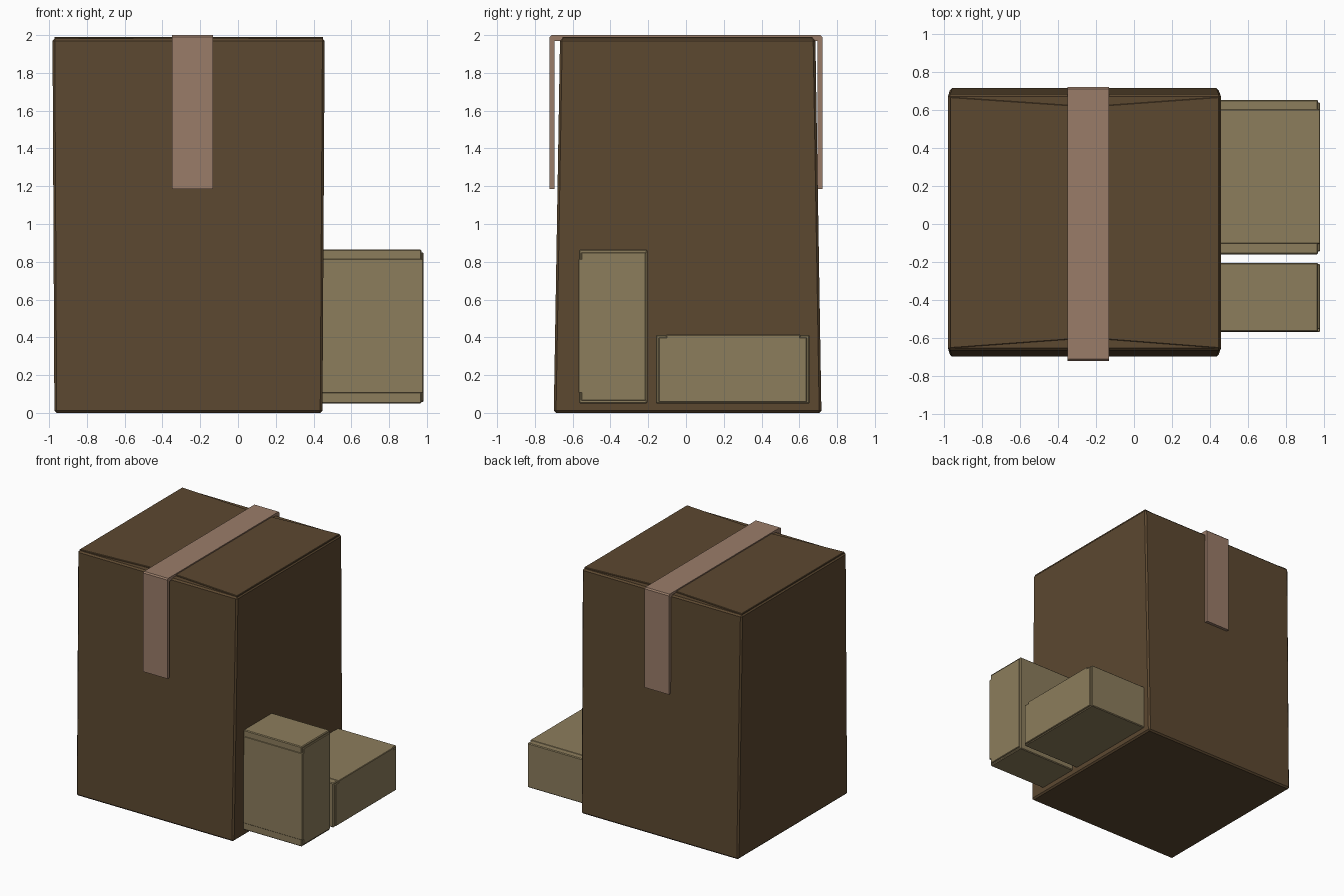
import bpy, bmesh
from mathutils import Matrix, Vector

if "Cube" in bpy.data.objects:
    bpy.data.objects.remove(bpy.data.objects["Cube"])


def material(name, rgb):
    m = bpy.data.materials.new(name)
    m.diffuse_color = (*rgb, 1)
    m.use_nodes = True
    m.node_tree.nodes["Principled BSDF"].inputs["Base Color"].default_value = m.diffuse_color
    return m


BROWN = material("dark_cardboard", (0.107, 0.065, 0.030))
TAN = material("light_cardboard", (0.262, 0.205, 0.107))
PINK = material("tape_pink", (0.323, 0.202, 0.141))


def prism(name, bottom, top, mat, bevel=0.0):
    """Solid between two matching loops of points."""
    bm = bmesh.new()
    a = [bm.verts.new(p) for p in bottom]
    b = [bm.verts.new(p) for p in top]
    n = len(a)
    bm.faces.new(a[::-1])
    bm.faces.new(b)
    for i in range(n):
        bm.faces.new((a[i], a[(i + 1) % n], b[(i + 1) % n], b[i]))
    bmesh.ops.recalc_face_normals(bm, faces=bm.faces)
    me = bpy.data.meshes.new(name)
    bm.to_mesh(me)
    bm.free()
    me.materials.append(mat)
    ob = bpy.data.objects.new(name, me)
    bpy.context.collection.objects.link(ob)
    if bevel:
        mod = ob.modifiers.new("edge", 'BEVEL')
        mod.width, mod.segments = bevel, 1
    return ob


def rect(x0, x1, y0, y1, z):
    return [(x0, y0, z), (x1, y0, z), (x1, y1, z), (x0, y1, z)]


# large carton, tapering slightly upward in depth
prism("large_box_body", rect(-0.972, 0.447, -0.70, 0.717, 0),
      rect(-0.982, 0.459, -0.667, 0.685, 1.982), BROWN, 0.012)

# top flaps, narrowing toward the seam under the tape
SEAM = -0.24
for name, xo in (("left_top_flap", -0.972), ("right_top_flap", 0.45)):
    xi = SEAM + (0.002 if xo > 0 else -0.002)
    loop = [(xo, -0.655), (xi, -0.602), (xi, 0.62), (xo, 0.67)]
    prism(name, [(x, y, 1.96) for x, y in loop],
          [(x, y, 1.991) for x, y in loop], BROWN, 0.003)

# tape: one strip bent over the top and hanging down both sides
outer = [(-0.722, 1.185), (-0.722, 1.99), (-0.712, 2.0),
         (0.712, 2.0), (0.722, 1.99), (0.722, 1.185)]
inner = [(0.695, 1.185), (0.695, 1.968), (-0.695, 1.968), (-0.695, 1.185)]
strip = outer + inner
prism("tape", [(-0.35, y, z) for y, z in strip],
      [(-0.132, y, z) for y, z in strip], PINK)


def small_box(name, matrix):
    """Local frame: x outward, y along the long side, z away from the lid hinge."""
    L, T = 0.815, 0.365
    parts = [
        prism(name + "_body", rect(0.38, 0.972, 0, L, 0.003),
              rect(0.38, 0.972, 0, L, T), TAN, 0.006),
        # hinge strip that wraps from the large face to the end
        prism(name + "_lid_hinge", rect(0.38, 0.982, 0.055, L - 0.05, 0),
              rect(0.38, 0.982, 0.055, L - 0.05, 0.03), TAN, 0.004),
        # end panel tucked inside the rim
        prism(name + "_end_panel", rect(0.95, 0.982, 0.015, L - 0.015, 0.015),
              rect(0.95, 0.982, 0.015, L - 0.015, T - 0.007), TAN, 0.004),
    ]
    for ob in parts:
        ob.data.transform(matrix)
        if matrix.determinant() < 0:
            ob.data.flip_normals()


def frame(y_axis, z_axis, origin):
    m = Matrix((Vector((1, 0, 0)), y_axis, z_axis)).transposed().to_4x4()
    m.translation = origin
    return m


# upright small box in front, flat small box behind it
small_box("upright_box", frame(Vector((0, 0, 1)), Vector((0, 1, 0)), (0, -0.57, 0.05)))
small_box("flat_box", frame(Vector((0, 1, 0)), Vector((0, 0, -1)), (0, -0.16, 0.415)))
